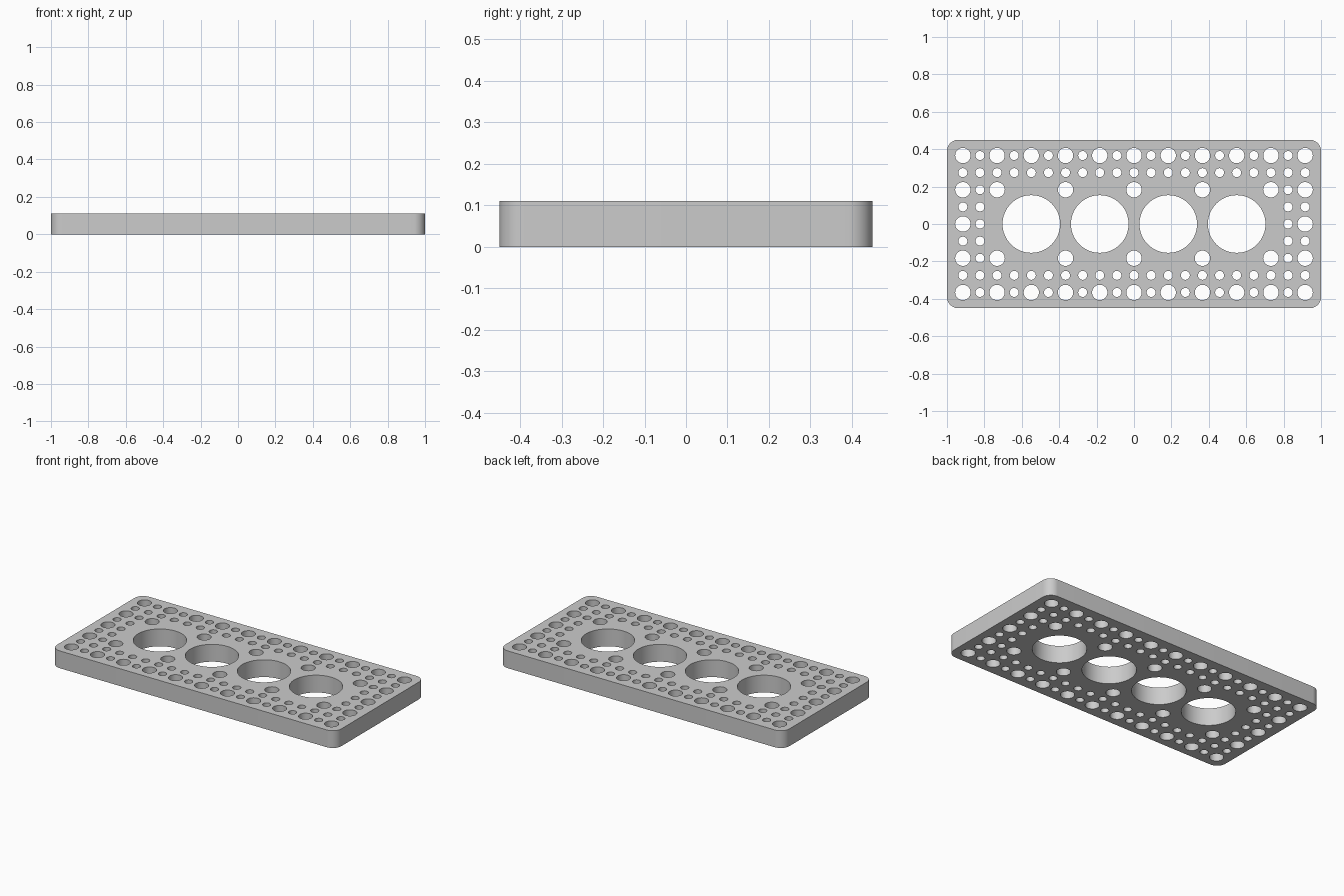
import bpy, bmesh
from math import sin, cos, pi, radians

cube = bpy.data.objects.get("Cube")
if cube:
    bpy.data.objects.remove(cube, do_unlink=True)

HALF_X, HALF_Y, HEIGHT, CORNER = 1.0, 0.45, 0.11, 0.06
PITCH = 0.0915
SMALL, LARGE, BORE = 0.024, 0.041, 0.154

grey = bpy.data.materials.new("plain grey")
grey.use_nodes = True
colour = (0.6, 0.6, 0.6, 1)
grey.diffuse_color = colour
grey.node_tree.nodes["Principled BSDF"].inputs["Base Color"].default_value = colour

curve = bpy.data.curves.new("perforated_plate", "CURVE")
curve.dimensions = "2D"
curve.fill_mode = "BOTH"
curve.extrude = HEIGHT / 2


def add_loop(points):
    spline = curve.splines.new("POLY")
    spline.points.add(len(points) - 1)
    for p, (x, y) in zip(spline.points, points):
        p.co = (x, y, 0, 1)
    spline.use_cyclic_u = True


def arc(x, y, radius, start, sweep, steps):
    return [(x + radius * cos(start + sweep * k / steps),
             y + radius * sin(start + sweep * k / steps)) for k in range(steps)]


def add_hole(i, j, radius, sides):
    add_loop(arc(i * PITCH, j * PITCH, radius, 0, 2 * pi, sides))


# Rounded outline
outline = []
for n, (sx, sy) in enumerate([(1, 1), (-1, 1), (-1, -1), (1, -1)]):
    cx, cy = sx * (HALF_X - CORNER), sy * (HALF_Y - CORNER)
    outline += arc(cx, cy, CORNER, n * pi / 2, pi / 2 * 12 / 11, 12)
add_loop(outline)

# Four central bores
for i in (-6, -2, 2, 6):
    add_hole(i, 0, BORE, 64)

# Border grid of large and small holes
for j in range(-4, 5):
    for i in range(-10, 11):
        row, col = abs(j), abs(i)
        if row == 4:
            radius = SMALL if col % 2 else LARGE
        elif row == 3 or col == 9:
            radius = SMALL
        elif row == 2 and col in (0, 4, 8, 10):
            radius = LARGE
        elif col == 10:
            radius = SMALL if row == 1 else LARGE
        else:
            continue
        add_hole(i, j, radius, 32 if radius == LARGE else 24)

# Turn the profile into a solid plate standing on the ground
plate = bpy.data.objects.new("perforated_plate", curve)
bpy.context.collection.objects.link(plate)
bpy.ops.object.select_all(action="DESELECT")
plate.select_set(True)
bpy.context.view_layer.objects.active = plate
bpy.ops.object.convert(target="MESH")
plate = bpy.context.object

bm = bmesh.new()
bm.from_mesh(plate.data)
bmesh.ops.remove_doubles(bm, verts=bm.verts, dist=0.0001)
bmesh.ops.translate(bm, verts=bm.verts, vec=(0, 0, HEIGHT / 2))
bmesh.ops.recalc_face_normals(bm, faces=bm.faces)
bm.to_mesh(plate.data)
bm.free()

plate.data.materials.clear()
plate.data.materials.append(grey)
bpy.ops.object.shade_smooth_by_angle(angle=radians(30))
